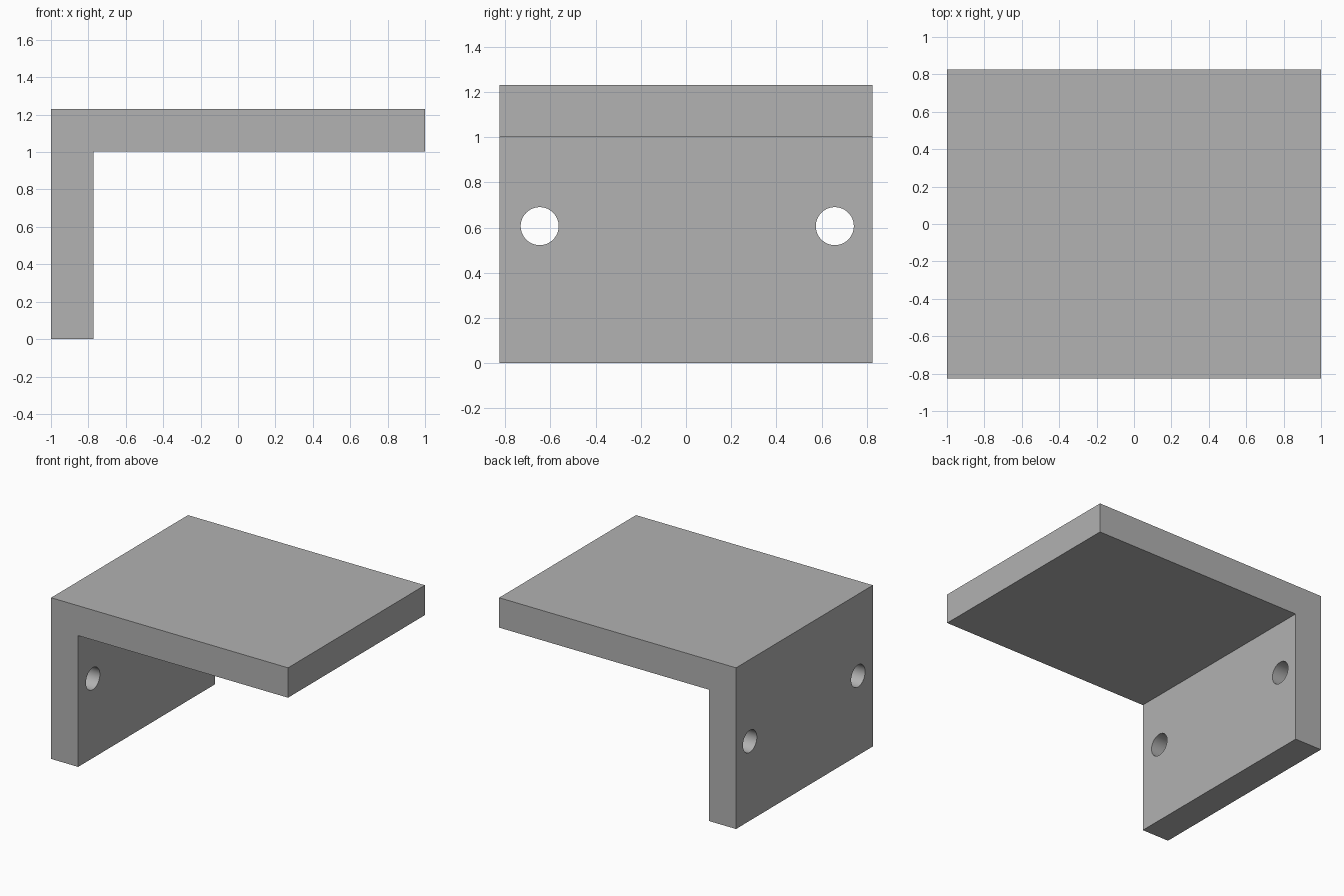
import bpy
import bmesh
import math

WIDTH, DEPTH, HEIGHT = 2.0, 1.65, 1.23
THICK = 0.228
HOLE_RADIUS, HOLE_Z = 0.084, 0.606

cube = bpy.data.objects.get("Cube")
if cube:
    bpy.data.objects.remove(cube, do_unlink=True)

# Plain grey finish
grey = bpy.data.materials.new("plain_grey")
grey.use_nodes = True
colour = (0.445, 0.445, 0.445, 1)
grey.diffuse_color = colour
grey.node_tree.nodes["Principled BSDF"].inputs["Base Color"].default_value = colour

# L-shaped profile extruded along the depth
left, inner, right = -WIDTH / 2, THICK - WIDTH / 2, WIDTH / 2
profile = [(left, 0), (inner, 0), (inner, HEIGHT - THICK),
           (right, HEIGHT - THICK), (right, HEIGHT), (left, HEIGHT)]
bm = bmesh.new()
face = bm.faces.new([bm.verts.new((x, -DEPTH / 2, z)) for x, z in profile])
extruded = bmesh.ops.extrude_face_region(bm, geom=[face])["geom"]
bmesh.ops.translate(bm, vec=(0, DEPTH, 0),
                    verts=[v for v in extruded if isinstance(v, bmesh.types.BMVert)])
bmesh.ops.recalc_face_normals(bm, faces=bm.faces)
mesh = bpy.data.meshes.new("angle_bracket")
bm.to_mesh(mesh)
bm.free()
mesh.materials.append(grey)
bracket = bpy.data.objects.new("angle_bracket", mesh)
bpy.context.collection.objects.link(bracket)
bpy.context.view_layer.objects.active = bracket

# Two round mounting holes through the upright plate
for y in (-0.647, 0.658):
    bpy.ops.mesh.primitive_cylinder_add(
        vertices=64, radius=HOLE_RADIUS, depth=THICK * 2,
        location=((left + inner) / 2, y, HOLE_Z), rotation=(0, math.pi / 2, 0))
    cutter = bpy.context.object
    cutter.name = "hole_cutter"
    cutter.hide_render = True
    cutter.data.materials.append(grey)
    cut = bracket.modifiers.new("mounting_hole", 'BOOLEAN')
    cut.operation = 'DIFFERENCE'
    cut.solver = 'EXACT'
    cut.object = cutter
    bpy.context.view_layer.objects.active = bracket
    bpy.ops.object.modifier_apply(modifier=cut.name)
    bpy.data.objects.remove(cutter, do_unlink=True)

# Smooth hole walls, crisp plate edges
bpy.ops.object.select_all(action='DESELECT')
bracket.select_set(True)
bpy.context.view_layer.objects.active = bracket
bpy.ops.object.shade_smooth_by_angle(angle=math.radians(30))
